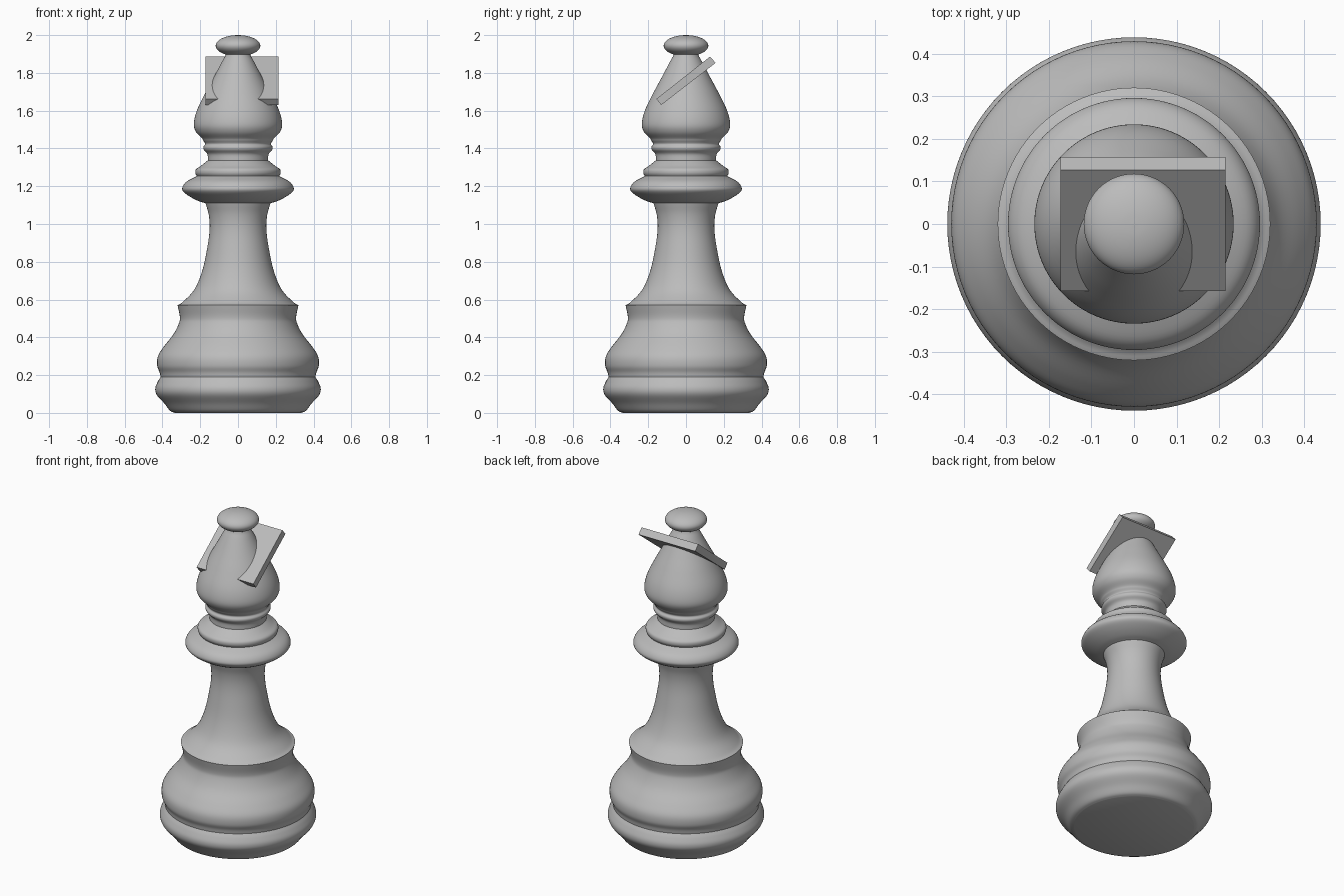
import bpy, bmesh, math
from mathutils import Vector

if "Cube" in bpy.data.objects:
    bpy.data.objects.remove(bpy.data.objects["Cube"])

mat = bpy.data.materials.new("grey")
mat.diffuse_color = (0.5, 0.5, 0.5, 1)
mat.use_nodes = True
mat.node_tree.nodes["Principled BSDF"].inputs["Base Color"].default_value = mat.diffuse_color
SEG = 96


def smooth_section(pts, n=5):
    """Catmull-Rom curve through the points of one section."""
    p = [Vector(q) for q in pts]
    if len(p) < 3:
        return p
    p = [2 * p[0] - p[1]] + p + [2 * p[-1] - p[-2]]
    out = []
    for i in range(1, len(p) - 2):
        a, b, c, d = p[i - 1:i + 3]
        for k in range(n):
            t = k / n
            out.append(0.5 * (2 * b + (c - a) * t + (2 * a - 5 * b + 4 * c - d) * t * t
                              + (3 * b - a - 3 * c + d) * t ** 3))
    return out + [p[-2]]


def finish(name, bm, smooth):
    bmesh.ops.recalc_face_normals(bm, faces=bm.faces)
    me = bpy.data.meshes.new(name)
    bm.to_mesh(me)
    bm.free()
    me.materials.append(mat)
    ob = bpy.data.objects.new(name, me)
    bpy.context.collection.objects.link(ob)
    if smooth:
        bpy.ops.object.select_all(action='DESELECT')
        ob.select_set(True)
        bpy.context.view_layer.objects.active = ob
        bpy.ops.object.shade_smooth_by_angle(angle=math.radians(35))
    return ob


def lathe(name, sections):
    """Turn (radius, height) sections around z; section joints stay creased."""
    prof = []
    for s in sections:
        for q in smooth_section(s):
            if not prof or (q - prof[-1]).length > 1e-5:
                prof.append(q)
    bm = bmesh.new()
    rings = []
    for r, z in prof:
        if r < 1e-4:
            rings.append([bm.verts.new((0, 0, z))] * SEG)
        else:
            rings.append([bm.verts.new((r * math.cos(2 * math.pi * i / SEG),
                                        r * math.sin(2 * math.pi * i / SEG), z))
                          for i in range(SEG)])
    for a, b in zip(rings, rings[1:]):
        for i in range(SEG):
            j = (i + 1) % SEG
            bm.faces.new(list(dict.fromkeys((a[i], a[j], b[j], b[i]))))
    return finish(name, bm, True)


# turned body: base, stem, collar, neck rings, head
lathe("turned_body", [
    [(0, 0), (0.335, 0)],
    [(0.335, 0), (0.36, 0.012), (0.39, 0.05), (0.43, 0.095), (0.438, 0.13),
     (0.425, 0.165), (0.41, 0.19)],
    [(0.41, 0.19), (0.415, 0.215), (0.428, 0.25), (0.424, 0.3), (0.392, 0.352),
     (0.342, 0.416), (0.313, 0.474), (0.308, 0.51), (0.32, 0.57)],
    [(0.32, 0.57), (0.292, 0.588), (0.23, 0.655), (0.187, 0.76), (0.16, 0.89),
     (0.15, 0.98), (0.155, 1.05), (0.172, 1.11)],
    [(0.172, 1.11), (0.21, 1.122), (0.255, 1.145), (0.29, 1.172), (0.294, 1.195),
     (0.272, 1.225), (0.218, 1.253)],
    [(0.218, 1.253), (0.226, 1.27), (0.222, 1.29), (0.196, 1.308), (0.16, 1.337)],
    [(0.16, 1.337), (0.162, 1.37), (0.18, 1.392), (0.183, 1.408), (0.174, 1.424),
     (0.184, 1.442)],
    [(0.184, 1.442), (0.192, 1.455), (0.222, 1.487), (0.234, 1.53), (0.218, 1.6),
     (0.175, 1.69), (0.132, 1.77), (0.086, 1.857), (0.068, 1.89), (0.06, 1.92)],
    [(0.06, 1.92), (0, 1.92)],
])

# flattened ball on top
lathe("top_ball", [[(0.118 * math.sin(math.pi * k / 12), 1.944 - 0.056 * math.cos(math.pi * k / 12))
                    for k in range(13)]])

# slanted plate through the head, slightly off centre in x
cross = [(-0.157, 1.662), (-0.131, 1.63), (0.157, 1.853), (0.127, 1.886)]
bm = bmesh.new()
left, right = [[bm.verts.new((x, y, z)) for y, z in cross] for x in (-0.173, 0.215)]
bm.faces.new(left)
bm.faces.new(right)
for i in range(4):
    j = (i + 1) % 4
    bm.faces.new((left[i], left[j], right[j], right[i]))
finish("slanted_plate", bm, False)
